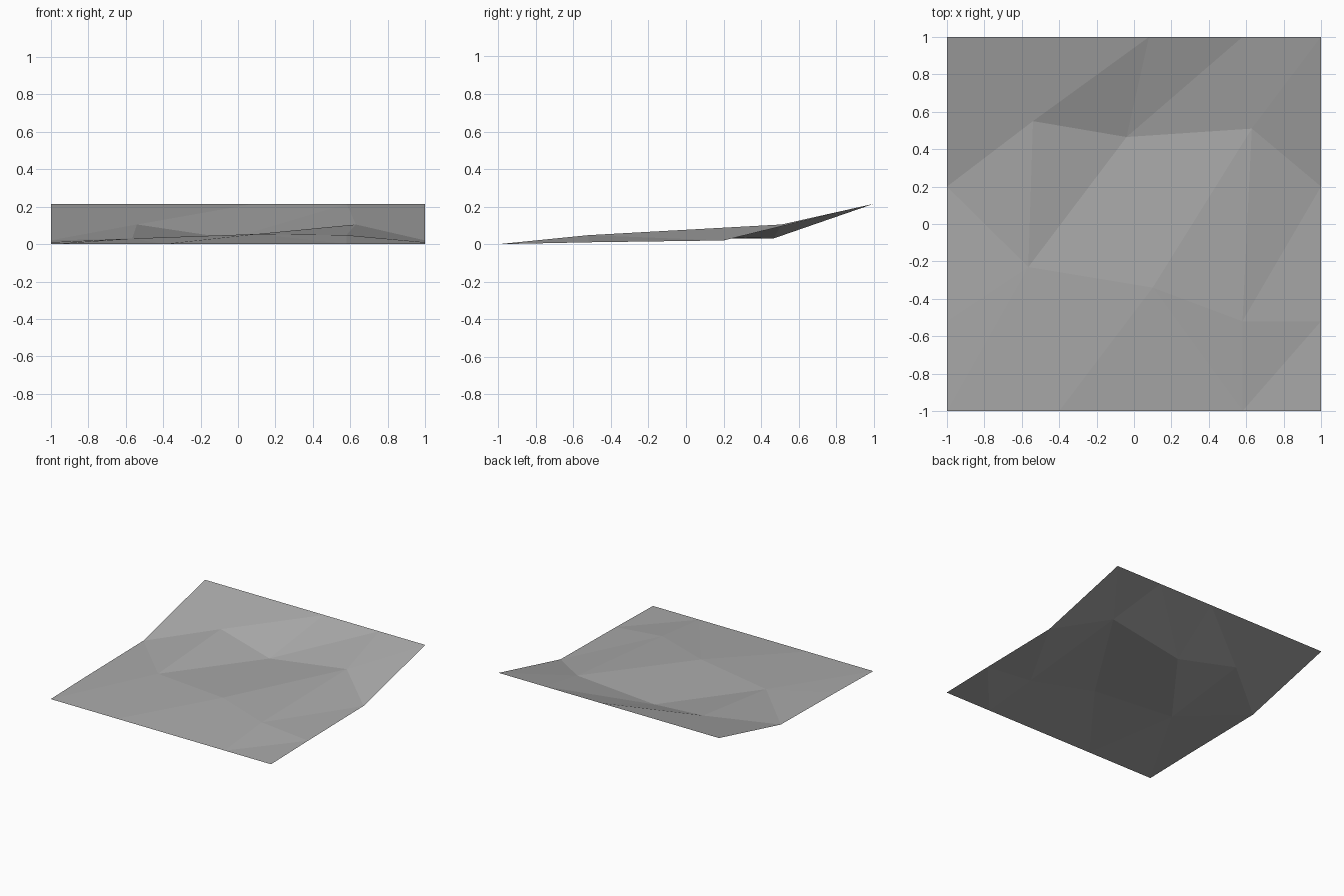
import bpy
import bmesh

cube = bpy.data.objects.get("Cube")
if cube:
    bpy.data.objects.remove(cube, do_unlink=True)

# Single rock-grey material
rock = bpy.data.materials.new("rock grey")
rock.use_nodes = True
colour = (0.4, 0.4, 0.4, 1)
rock.diffuse_color = colour
rock.node_tree.nodes["Principled BSDF"].inputs["Base Color"].default_value = colour

# Inner peaks and hollows of the ground
points = {
    "peak_left": (-0.54, 0.55, 0.105),
    "hollow": (-0.04, 0.465, 0.03),
    "peak_right": (0.63, 0.51, 0.105),
    "knoll_left": (-0.565, -0.23, 0.03),
    "knoll_mid": (0.1, -0.34, 0.054),
    "knoll_right": (0.58, -0.52, 0.048),
}

# Matching left and right borders, so tiles can sit side by side
for side, x in (("left", -1), ("right", 1)):
    points["front_" + side] = (x, -1, 0)
    points["low_" + side] = (x, -0.52, 0.01)
    points["high_" + side] = (x, 0.2, 0.02)
    points["back_" + side] = (x, 1, 0.215)

# Level front and back borders
points["front_a"] = (-0.4, -1, 0)
points["front_b"] = (0.58, -1, 0)
points["back_a"] = (0.08, 1, 0.215)
points["back_b"] = (0.58, 1, 0.215)

# Facets as fans: a hub point, then the points around it (counter-clockwise)
fans = [
    # rising back slope
    "peak_left hollow back_a back_left high_left",
    "hollow peak_right back_b back_a",
    "peak_right high_right back_right back_b",
    # middle ground
    "knoll_left hollow peak_left high_left low_left front_left front_a knoll_mid hollow",
    "knoll_mid peak_right hollow",
    "knoll_mid front_a front_b knoll_right peak_right",
    # right-hand edge
    "knoll_right front_b low_right high_right peak_right",
    "front_b front_right low_right",
]

bm = bmesh.new()
verts = {name: bm.verts.new(co) for name, co in points.items()}
for fan in fans:
    hub, *rim = [verts[name] for name in fan.split()]
    for a, b in zip(rim, rim[1:]):
        if not bm.faces.get((hub, a, b)):
            bm.faces.new((hub, a, b))

# All facets face upward
for face in bm.faces:
    face.normal_update()
    if face.normal.z < 0:
        face.normal_flip()

mesh = bpy.data.meshes.new("ground_tile")
bm.to_mesh(mesh)
bm.free()
mesh.materials.append(rock)
tile = bpy.data.objects.new("ground_tile", mesh)
bpy.context.collection.objects.link(tile)
